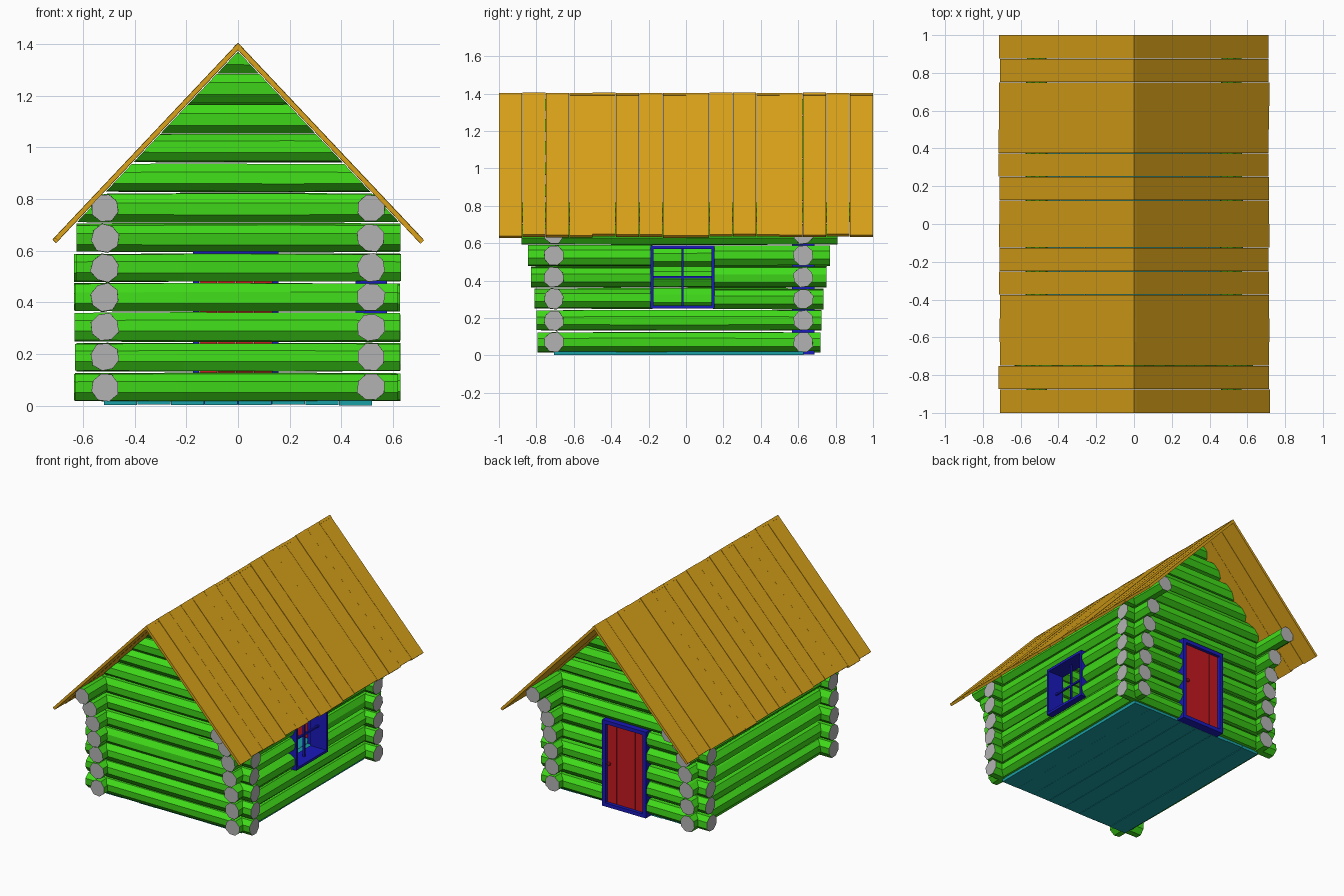
import bpy, bmesh, math, random
from mathutils import Vector, Matrix

if "Cube" in bpy.data.objects:
    bpy.data.objects.remove(bpy.data.objects["Cube"])

random.seed(4)
jit = lambda a: random.uniform(-a, a)


def material(name, r, g, b):
    m = bpy.data.materials.new(name)
    m.diffuse_color = (r, g, b, 1)
    m.use_nodes = True
    m.node_tree.nodes["Principled BSDF"].inputs["Base Color"].default_value = m.diffuse_color
    return m


GREEN = material("log_green", 0.05, 0.70, 0.01)
CUT = material("log_end_grey", 0.45, 0.45, 0.45)
GOLD = material("roof_gold", 0.70, 0.36, 0.01)
BLUE = material("frame_blue", 0.01, 0.01, 0.50)
RED = material("door_red", 0.55, 0.01, 0.015)
TEAL = material("floor_teal", 0.01, 0.35, 0.38)

FRONT_Y, BACK_Y, SIDE_X = -0.707, 0.627, 0.515   # wall centre lines
Z0, PITCH, R = 0.072, 0.1155, 0.058              # log stacking
RIDGE, EAVE_X, EAVE_Z, THICK = 1.403, 0.715, 0.645, 0.018
SLOPE = Vector((EAVE_X, 0, EAVE_Z - RIDGE)).normalized()
NORMAL = Vector((-SLOPE.z, 0, SLOPE.x))


def finish(name, bm, *mats):
    bmesh.ops.recalc_face_normals(bm, faces=bm.faces)
    me = bpy.data.meshes.new(name)
    bm.to_mesh(me)
    bm.free()
    for m in mats:
        me.materials.append(m)
    ob = bpy.data.objects.new(name, me)
    bpy.context.collection.objects.link(ob)
    return ob


def add_box(bm, lo, hi, matrix=Matrix()):
    lo, hi = Vector(lo), Vector(hi)
    size = Matrix.Diagonal((*(hi - lo), 1))
    bmesh.ops.create_cube(bm, size=1, matrix=matrix @ Matrix.Translation((lo + hi) / 2) @ size)


def log(name, axis, fixed, z, a, b, clip=False):
    """Eight-sided, slightly irregular log from a to b along axis x or y."""
    bm = bmesh.new()
    turn, n, rings = math.pi / 8 + jit(0.2), 8, []
    radii = [R + jit(0.003) for _ in range(n)]
    steps = max(1, round((b - a) / 0.45))
    for s in range(steps + 1):
        t = a + (b - a) * s / steps
        k = 0.96 if s in (0, steps) else 1.0
        ring = []
        for i in range(n):
            ang = turn + 2 * math.pi * i / n
            r = radii[i] * k + jit(0.001)
            u, w = fixed + r * math.cos(ang), z + r * math.sin(ang)
            ring.append(bm.verts.new((t, u, w) if axis == "x" else (u, t, w)))
        rings.append(ring)
    for p, q in zip(rings, rings[1:]):
        for i in range(n):
            j = (i + 1) % n
            bm.faces.new((p[i], p[j], q[j], q[i]))
    for ring in (rings[0], rings[-1]):
        bm.faces.new(ring).material_index = 1
    if clip:  # trim under both roof slopes
        for side in (1, -1):
            no = Vector((side * NORMAL.x, 0, NORMAL.z))
            co = Vector((0, 0, RIDGE)) - no * (THICK + 0.004)
            bmesh.ops.bisect_plane(bm, geom=bm.verts[:] + bm.edges[:] + bm.faces[:],
                                   plane_co=co, plane_no=no, clear_outer=True)
            bmesh.ops.holes_fill(bm, edges=[e for e in bm.edges if e.is_boundary], sides=0)
    finish(name, bm, GREEN, CUT)


def wall_log(name, axis, fixed, z, a, b, gap=None, clip=False):
    """One course of logs, split around an opening if there is one."""
    if gap:
        log(name + "_a", axis, fixed, z, a, gap[0])
        log(name + "_b", axis, fixed, z, gap[1], b)
    else:
        log(name, axis, fixed, z, a, b, clip)


# Side walls: upper logs reach further out to carry the eaves
reach_front = [-0.795, -0.80, -0.81, -0.83, -0.845, -0.88, -0.96]
reach_back = [0.72, 0.725, 0.735, 0.75, 0.77, 0.81, 0.93]
for i in range(7):
    z = Z0 + PITCH * i
    wall_log(f"left_wall_log_{i}", "y", -SIDE_X, z, reach_front[i], reach_back[i])
    wall_log(f"right_wall_log_{i}", "y", SIDE_X, z, reach_front[i], reach_back[i],
             gap=(-0.18, 0.145) if i in (2, 3, 4) else None)

# Front and back walls with gables trimmed to the roof
for i in range(12):
    z = Z0 + PITCH * i
    for name, y in (("front", FRONT_Y), ("back", BACK_Y)):
        door = name == "back" and i < 5
        wall_log(f"{name}_wall_log_{i}", "x", y, z, -0.63 + jit(0.006), 0.625 + jit(0.006),
                 gap=(-0.165, 0.147) if door else None, clip=i > 4)

# Roof boards running down each slope
length = math.hypot(EAVE_X, RIDGE - EAVE_Z)
for side, label in ((1, "right"), (-1, "left")):
    for i in range(16):
        s = Vector((side * SLOPE.x, 0, SLOPE.z))
        no = Vector((side * NORMAL.x, 0, NORMAL.z))
        y = -1 + 0.125 * i
        frame = Matrix((s, (0, 1, 0), no)).transposed().to_4x4()
        frame.translation = Vector((0, 0, RIDGE + jit(0.002)))
        bm = bmesh.new()
        add_box(bm, (0, y + (0.001 if i else 0), -THICK),
                (length + jit(0.007), y + (0.124 if i < 15 else 0.125), 0), frame)
        finish(f"{label}_roof_board_{i}", bm, GOLD)

# Floor planks
for i in range(8):
    x, w = -0.52 + 0.13 * i, 0.13
    bm = bmesh.new()
    add_box(bm, (x + 0.001, FRONT_Y, 0.004 + jit(0.004)), (x + w - 0.001, BACK_Y, 0.03))
    finish(f"floor_plank_{i}", bm, TEAL)

# Window frame and glazing bars
bm = bmesh.new()
xa, xb, ya, yb, za, zb, t = 0.455, 0.577, -0.19, 0.153, 0.25, 0.587, 0.017
add_box(bm, (xa, ya, za), (xb, ya + t, zb))
add_box(bm, (xa, yb - t, za), (xb, yb, zb))
add_box(bm, (xa, ya + t, za), (xb, yb - t, za + t))
add_box(bm, (xa, ya + t, zb - t), (xb, yb - t, zb))
finish("window_frame", bm, BLUE)
bm = bmesh.new()
ym, zm = (ya + yb) / 2, (za + zb) / 2
add_box(bm, (0.508, ym - 0.006, za + t), (0.522, ym + 0.006, zb - t))
add_box(bm, (0.509, ya + t, zm - 0.006), (0.521, yb - t, zm + 0.006))
finish("window_bars", bm, BLUE)

# Door frame
bm = bmesh.new()
xa, xb, ya, yb, za, zb, t = -0.175, 0.157, 0.567, 0.687, 0.004, 0.597, 0.025
add_box(bm, (xa, ya, za), (xa + t, yb, zb))
add_box(bm, (xb - t, ya, za), (xb, yb, zb))
add_box(bm, (xa + t, ya, za), (xb - t, yb, za + t))
add_box(bm, (xa + t, ya, zb - t), (xb - t, yb, zb))
finish("door_frame", bm, BLUE)

# Door planks and knobs
w = (xb - xa - 2 * t) / 4
for i in range(4):
    x = xa + t + w * i
    bm = bmesh.new()
    add_box(bm, (x + 0.001, 0.635, za + t), (x + w - 0.001, 0.665 + jit(0.002), zb - t))
    finish(f"door_plank_{i}", bm, RED)
bm = bmesh.new()
for y in (0.622, 0.678):
    bmesh.ops.create_icosphere(bm, subdivisions=1, radius=0.014,
                               matrix=Matrix.Translation((0.112, y, 0.30)))
finish("door_knobs", bm, RED)
